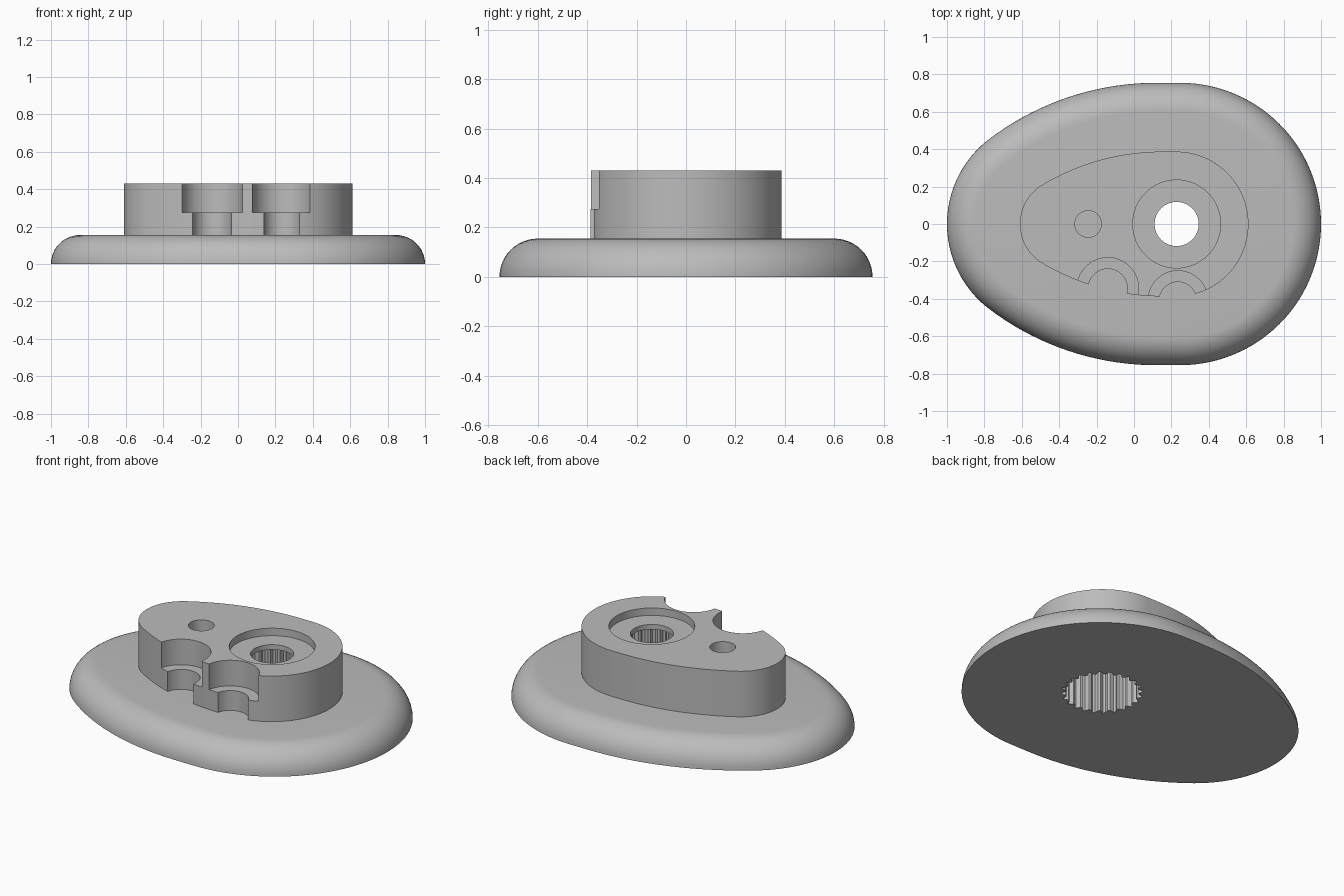
import bpy, bmesh
from math import sin, cos, pi, atan2, hypot

if "Cube" in bpy.data.objects:
    bpy.data.objects.remove(bpy.data.objects["Cube"], do_unlink=True)

grey = bpy.data.materials.new("plain grey")
grey.use_nodes = True
grey.diffuse_color = (0.5, 0.5, 0.5, 1)
grey.node_tree.nodes["Principled BSDF"].inputs["Base Color"].default_value = (0.5, 0.5, 0.5, 1)

BASE_TOP, TOP = 0.155, 0.43
HOLE_X = 0.228


def arc(cx, cy, r, a, b, n):
    return [(cx + r * cos(a + (b - a) * i / n), cy + r * sin(a + (b - a) * i / n))
            for i in range(n + 1)]


def egg(half_width, right_x, crest_x, left_x, left_r, inset=0.0):
    """Egg outline from tangent arcs: round right end, long flank, small left end."""
    dx = crest_x - left_x
    big = (dx * dx + half_width ** 2 - left_r ** 2) / (2 * (half_width - left_r))
    cy = half_width - big
    turn = atan2(-cy, -dx)
    upper = arc(right_x, 0, half_width - inset, 0, pi / 2, 28)
    upper += arc(crest_x, cy, big - inset, pi / 2, turn, 18)
    upper += arc(left_x, 0, left_r - inset, turn, pi, 18)[1:]
    return upper + [(x, -y) for x, y in upper[-2:0:-1]]


def loft(name, rings):
    """Solid from (outline, height) rings that share one point count."""
    bm = bmesh.new()
    loops = [[bm.verts.new((x, y, z)) for x, y in pts] for pts, z in rings]
    bm.faces.new(loops[0][::-1])
    bm.faces.new(loops[-1])
    n = len(loops[0])
    for lo, hi in zip(loops, loops[1:]):
        for i in range(n):
            j = (i + 1) % n
            bm.faces.new((lo[i], lo[j], hi[j], hi[i]))
    bmesh.ops.recalc_face_normals(bm, faces=bm.faces)
    mesh = bpy.data.meshes.new(name)
    bm.to_mesh(mesh)
    bm.free()
    mesh.materials.append(grey)
    ob = bpy.data.objects.new(name, mesh)
    bpy.context.collection.objects.link(ob)
    return ob


def prism(name, pts, z0, z1):
    return loft(name, [(pts, z0), (pts, z1)])


def disc(x, r, n=64):
    return arc(x, 0, r, 0, 2 * pi, n)[:-1]


def slot(x, y, r):
    """Round-ended slot open towards the front."""
    return arc(x, y, r, 0, pi, 32) + [(x - r, y - 0.3), (x + r, y - 0.3)]


def cut(ob, cutters):
    for c in cutters:
        c.hide_render = True
        mod = ob.modifiers.new(c.name, "BOOLEAN")
        mod.operation, mod.solver, mod.object = "DIFFERENCE", "EXACT", c
    graph = bpy.context.evaluated_depsgraph_get()
    mesh = bpy.data.meshes.new_from_object(ob.evaluated_get(graph))
    ob.modifiers.clear()
    ob.data = mesh


# Base plate with a quarter-round rim
rings = []
for i in range(13):
    a = pi / 2 * i / 12
    rings.append((egg(0.755, 0.245, 0.12, -0.43, 0.57, BASE_TOP * (1 - cos(a))), BASE_TOP * sin(a)))
base = loft("base_plate", rings)

# Raised block
block = prism("raised_block", egg(0.387, 0.225, 0.15, -0.366, 0.244), BASE_TOP, TOP)

# Toothed socket, entered from below
teeth = 24
profile = []
for i in range(teeth * 4):
    r = 0.222 if i % 4 < 2 else 0.2
    a = 2 * pi * i / (teeth * 4)
    profile.append((HOLE_X + r * cos(a), r * sin(a)))
socket = prism("socket_cutter", profile, -0.05, 0.355)

# Screw recess, screw hole and blind hole
cutters = [
    socket,
    prism("recess_cutter", disc(HOLE_X, 0.235), 0.385, 0.5),
    prism("screw_hole_cutter", disc(HOLE_X, 0.118), 0.3, 0.5),
    prism("blind_hole_cutter", disc(-0.245, 0.071), 0.17, 0.5),
]

# Two stepped slots in the front flank
for x, y, wide, narrow in ((-0.14, -0.345, 0.165, 0.105), (0.235, -0.41, 0.16, 0.1)):
    cutters.append(prism("upper_slot_cutter", slot(x, y, wide), 0.275, 0.5))
    cutters.append(prism("lower_slot_cutter", slot(x, y, narrow), 0.1, 0.4))

cut(base, [socket])
cut(block, cutters)
for c in cutters:
    bpy.data.objects.remove(c, do_unlink=True)

# Smooth curves, sharp corners
for ob in (base, block):
    bpy.ops.object.select_all(action="DESELECT")
    ob.select_set(True)
    bpy.context.view_layer.objects.active = ob
    bpy.ops.object.shade_smooth_by_angle(angle=pi / 6)
